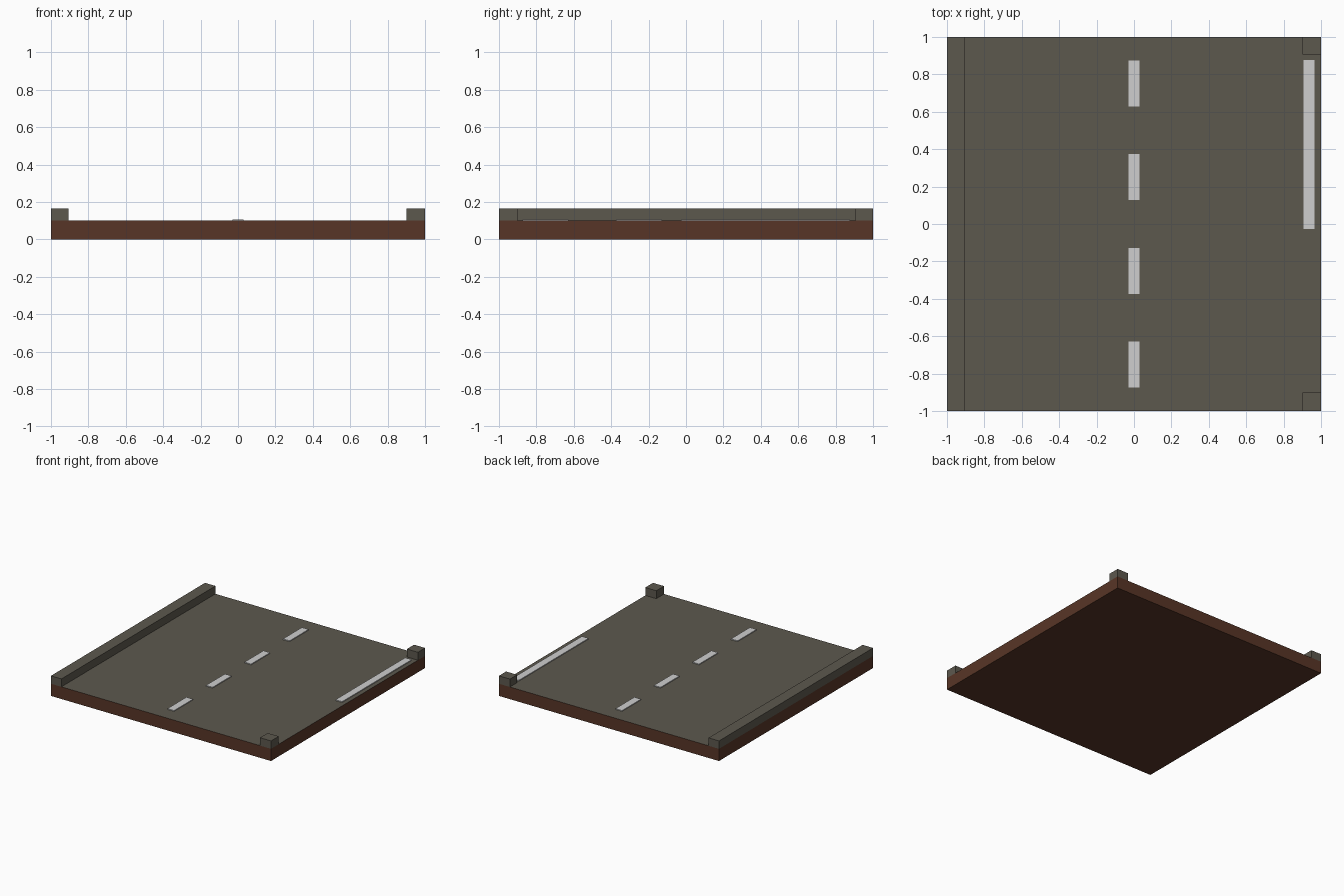
import bpy, bmesh

if "Cube" in bpy.data.objects:
    bpy.data.objects.remove(bpy.data.objects["Cube"])


def material(name, rgb):
    m = bpy.data.materials.new(name)
    m.diffuse_color = (*rgb, 1)
    m.use_nodes = True
    m.node_tree.nodes["Principled BSDF"].inputs["Base Color"].default_value = m.diffuse_color
    return m


ASPHALT = material("asphalt grey", (0.108, 0.098, 0.076))
SOIL = material("soil brown", (0.097, 0.036, 0.020))
PAINT = material("road paint white", (0.62, 0.62, 0.62))


def box(name, x, y, z, *mats):
    """Box spanning the given (min, max) ranges."""
    bm = bmesh.new()
    bmesh.ops.create_cube(bm, size=1)
    for v in bm.verts:
        v.co = [r[0] if c < 0 else r[1] for c, r in zip(v.co, (x, y, z))]
    mesh = bpy.data.meshes.new(name)
    bm.to_mesh(mesh)
    bm.free()
    for m in mats:
        mesh.materials.append(m)
    ob = bpy.data.objects.new(name, mesh)
    bpy.context.collection.objects.link(ob)
    return ob


# Soil slab with an asphalt top face
slab = box("road_slab", (-1, 1), (-1, 1), (0, 0.10), SOIL, ASPHALT)
for f in slab.data.polygons:
    f.material_index = 1 if f.normal.z > 0.5 else 0

# Kerb along the left side, corner kerb blocks on the right
KERB_Z = (0.10, 0.165)
box("left_kerb", (-1, -0.905), (-1, 1), KERB_Z, ASPHALT)
box("front_corner_kerb", (0.90, 1), (-1, -0.90), KERB_Z, ASPHALT)
box("back_corner_kerb", (0.90, 1), (0.907, 1), KERB_Z, ASPHALT)

# Painted centre dashes and edge line
PAINT_Z = (0.10, 0.107)
for i in range(4):
    y = -0.75 + 0.5 * i - 0.0
    y = (-0.75, -0.25, 0.25, 0.75)[i]
    box(f"centre_dash_{i + 1}", (-0.03, 0.03), (y - 0.123, y + 0.123), PAINT_Z, PAINT)
box("edge_line", (0.905, 0.965), (-0.027, 0.877), PAINT_Z, PAINT)
